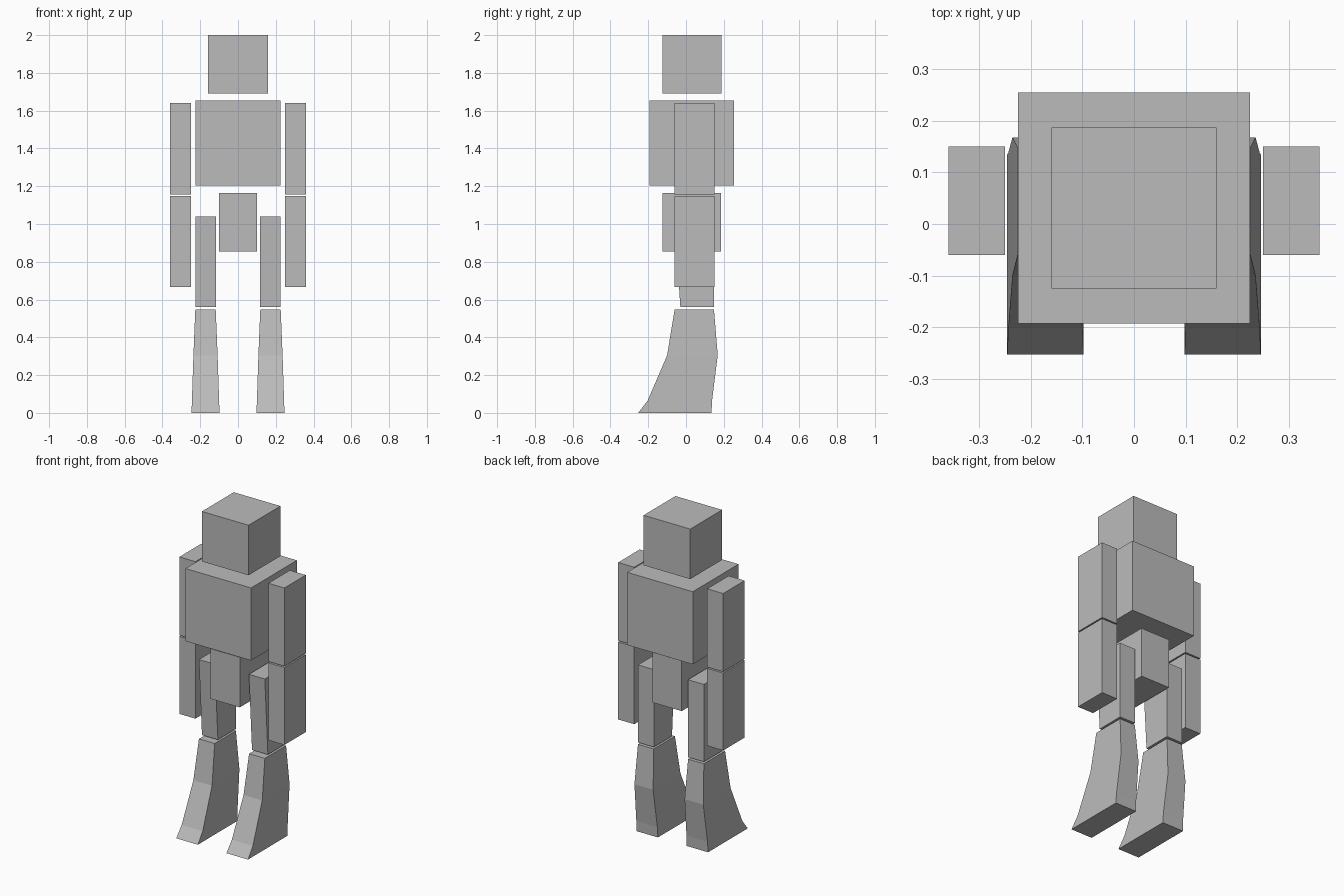
import bpy

if "Cube" in bpy.data.objects:
    bpy.data.objects.remove(bpy.data.objects["Cube"])

grey = bpy.data.materials.new("plain grey")
grey.diffuse_color = (0.5, 0.5, 0.5, 1)
grey.use_nodes = True
grey.node_tree.nodes["Principled BSDF"].inputs["Base Color"].default_value = grey.diffuse_color


def loft(name, rings):
    """Stack rectangles (z, x0, x1, y0, y1), listed bottom to top, into one closed solid."""
    verts = [p for z, x0, x1, y0, y1 in rings
             for p in ((x0, y0, z), (x1, y0, z), (x1, y1, z), (x0, y1, z))]
    top = 4 * (len(rings) - 1)
    faces = [(3, 2, 1, 0), (top, top + 1, top + 2, top + 3)]
    for a in range(0, top, 4):
        for i in range(4):
            j = (i + 1) % 4
            faces.append((a + i, a + j, a + j + 4, a + i + 4))
    mesh = bpy.data.meshes.new(name)
    mesh.from_pydata(verts, [], faces)
    mesh.materials.append(grey)
    obj = bpy.data.objects.new(name, mesh)
    bpy.context.collection.objects.link(obj)
    return obj


def box(name, x0, x1, y0, y1, z0, z1):
    return loft(name, [(z0, x0, x1, y0, y1), (z1, x0, x1, y0, y1)])


def mirrored(obj):
    obj.modifiers.new("other side", 'MIRROR').use_axis[0] = True


# Head, torso and pelvis blocks
box("head", -0.16, 0.16, -0.125, 0.187, 1.69, 2.0)
box("torso", -0.225, 0.225, -0.193, 0.255, 1.205, 1.655)
box("pelvis", -0.1, 0.1, -0.125, 0.185, 0.855, 1.165)

# Arms
mirrored(box("upper_arms", 0.25, 0.36, -0.06, 0.15, 1.155, 1.64))
mirrored(box("forearms", 0.25, 0.36, -0.06, 0.15, 0.667, 1.147))

# Thighs, slightly narrower front to back at the knee
mirrored(loft("thighs", [(0.56, 0.117, 0.226, -0.03, 0.148),
                         (1.04, 0.117, 0.226, -0.06, 0.148)]))

# Lower legs flaring into the feet
mirrored(loft("lower_legs", [(0.0, 0.098, 0.246, -0.253, 0.135),
                             (0.065, 0.1, 0.244, -0.203, 0.138),
                             (0.305, 0.108, 0.236, -0.1, 0.168),
                             (0.548, 0.118, 0.226, -0.06, 0.148)]))
